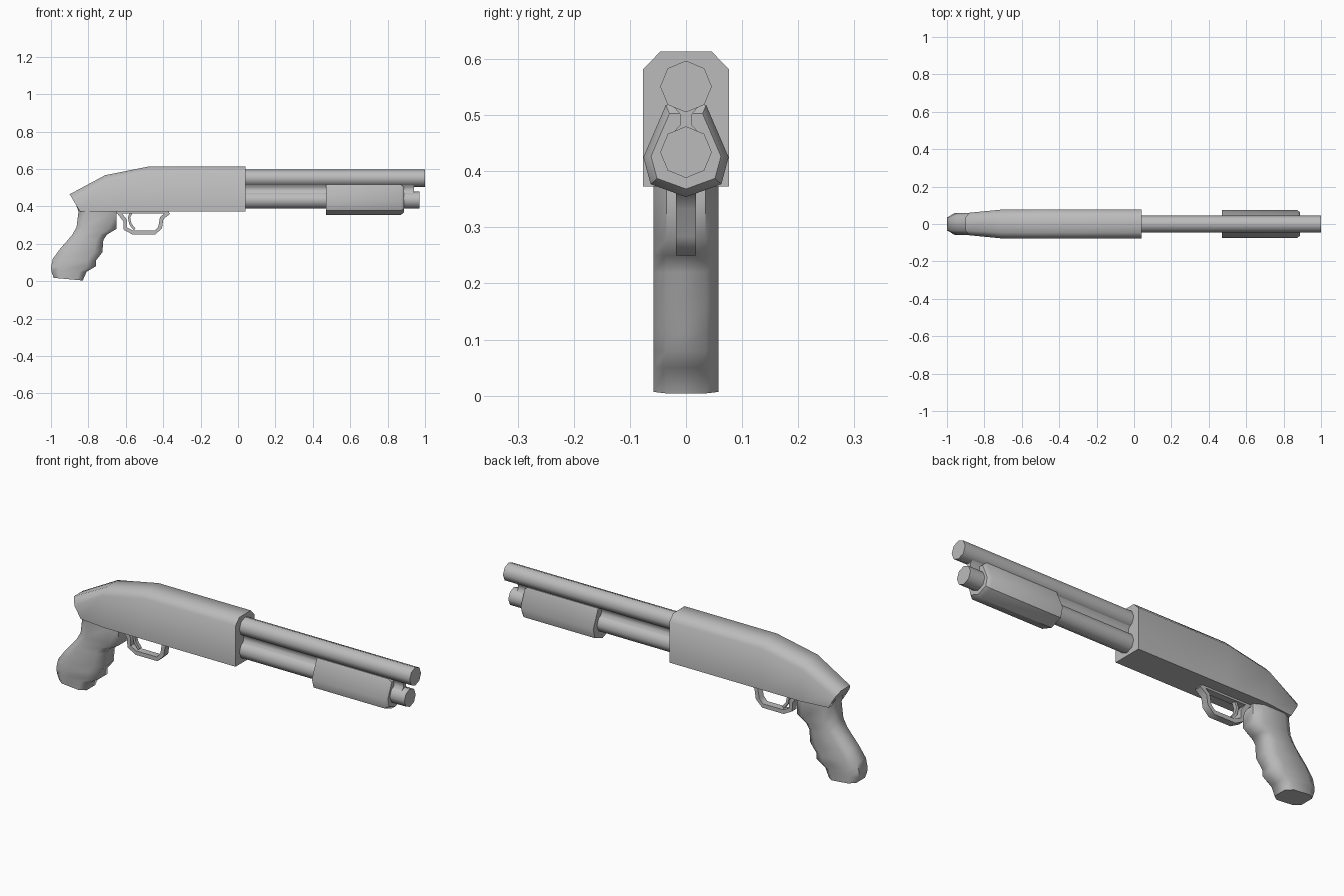
import bpy, bmesh, math
from mathutils import Vector

cube = bpy.data.objects.get("Cube")
if cube:
    bpy.data.objects.remove(cube, do_unlink=True)

grey = bpy.data.materials.new("plain_grey")
grey.use_nodes = True
COLOR = (0.5, 0.5, 0.5, 1)
grey.diffuse_color = COLOR
grey.node_tree.nodes["Principled BSDF"].inputs["Base Color"].default_value = COLOR


def finish(name, bm, angle):
    bmesh.ops.recalc_face_normals(bm, faces=bm.faces)
    mesh = bpy.data.meshes.new(name)
    bm.to_mesh(mesh)
    bm.free()
    mesh.materials.append(grey)
    ob = bpy.data.objects.new(name, mesh)
    bpy.context.collection.objects.link(ob)
    bpy.ops.object.select_all(action='DESELECT')
    ob.select_set(True)
    bpy.context.view_layer.objects.active = ob
    bpy.ops.object.shade_smooth_by_angle(angle=math.radians(angle))
    return ob


def loft(name, rings, angle=60, closed=False):
    """Skin a list of equal rings; cap the ends unless the loft is a loop."""
    bm = bmesh.new()
    loops = [[bm.verts.new(p) for p in ring] for ring in rings]
    n = len(loops[0])
    pairs = list(zip(loops, loops[1:]))
    if closed:
        pairs.append((loops[-1], loops[0]))
    for a, b in pairs:
        for i in range(n):
            j = (i + 1) % n
            bm.faces.new((a[i], a[j], b[j], b[i]))
    if not closed:
        bm.faces.new(loops[0])
        bm.faces.new(loops[-1])
    return finish(name, bm, angle)


def mirrored(half):
    """Complete a (y, z) half profile, skipping points on the middle line."""
    return half + [(-y, z) for y, z in reversed(half) if y > 0]


def tube(name, x0, x1, z, r):
    ring = [(r * math.sin(k * math.pi / 4), z + r * math.cos(k * math.pi / 4)) for k in range(8)]
    return loft(name, [[(x, y, h) for y, h in ring] for x in (x0, x1)])


def strap(name, path, thick, half_width):
    """Flat band following a path in the side plane."""
    pts = [Vector((x, 0, z)) for x, z in path]
    rings = []
    for i, p in enumerate(pts):
        t = (pts[min(i + 1, len(pts) - 1)] - pts[max(i - 1, 0)]).normalized()
        nrm = Vector((-t.z, 0, t.x)) * thick / 2
        side = Vector((0, half_width, 0))
        rings.append([p + nrm + side, p + nrm - side, p - nrm - side, p - nrm + side])
    return loft(name, rings, 50)


# Receiver: bevelled box that slopes down and narrows to the rear
def receiver_ring(xb, xt, zt, w):
    half = [(w, 0.373), (w, zt - 0.032), (w * 0.6, zt)]
    return [(xb + (xt - xb) * (z - 0.373) / (zt - 0.373), y, z) for y, z in mirrored(half)]


loft("receiver", [receiver_ring(*s) for s in (
    (0.04, 0.04, 0.613, 0.077), (-0.48, -0.48, 0.613, 0.077),
    (-0.70, -0.71, 0.567, 0.077), (-0.845, -0.90, 0.465, 0.06))])

# Barrel, magazine tube and the waisted web joining them
tube("barrel", 0.0, 1.0, 0.551, 0.046)
tube("magazine_tube", 0.0, 0.97, 0.434, 0.046)
web = mirrored([(0.026, 0.465), (0.011, 0.482), (0.011, 0.502), (0.026, 0.52)])
loft("barrel_web", [[(x, y, z) for y, z in web] for x in (0.0, 0.94)])

# Sliding fore grip with a bevelled front end
fore = mirrored([(0.036, 0.518), (0.076, 0.425), (0.063, 0.377), (0.0, 0.354)])


def fore_ring(x, s):
    return [(x, y * s, 0.434 + (z - 0.434) * s) for y, z in fore]


loft("fore_grip", [fore_ring(0.47, 1), fore_ring(0.87, 1), fore_ring(0.888, 0.82)], 40)

# Pistol grip: rear and front edge pairs with finger ridges
def grip_ring(xr, zr, xf, zf):
    w, c, out = 0.058, 0.2, []
    for t, y in ((0, 0.6), (c, 1), (1 - c, 1), (1, 0.6)):
        out.append((xr + (xf - xr) * t, w * y, zr + (zf - zr) * t))
    return out + [(x, -y, z) for x, y, z in reversed(out)]


loft("pistol_grip", [grip_ring(*s) for s in (
    (-0.87, 0.42, -0.65, 0.40), (-0.853, 0.372, -0.65, 0.36), (-0.863, 0.29, -0.65, 0.28),
    (-0.885, 0.25, -0.70, 0.25), (-0.91, 0.22, -0.72, 0.22), (-0.95, 0.175, -0.725, 0.155),
    (-0.99, 0.12, -0.76, 0.11), (-1.0, 0.075, -0.76, 0.08), (-0.997, 0.05, -0.81, 0.05),
    (-0.985, 0.018, -0.83, 0.004))])

# Trigger guard, its mounting plate and the trigger
strap("trigger_guard", [(-0.64, 0.372), (-0.604, 0.325), (-0.602, 0.281), (-0.562, 0.26),
                        (-0.444, 0.26), (-0.416, 0.288), (-0.408, 0.338), (-0.37, 0.368)],
      0.021, 0.018)
strap("guard_plate", [(-0.65, 0.37), (-0.37, 0.37)], 0.014, 0.018)
strap("trigger", [(-0.565, 0.38), (-0.583, 0.34), (-0.575, 0.305), (-0.553, 0.277)], 0.013, 0.009)
